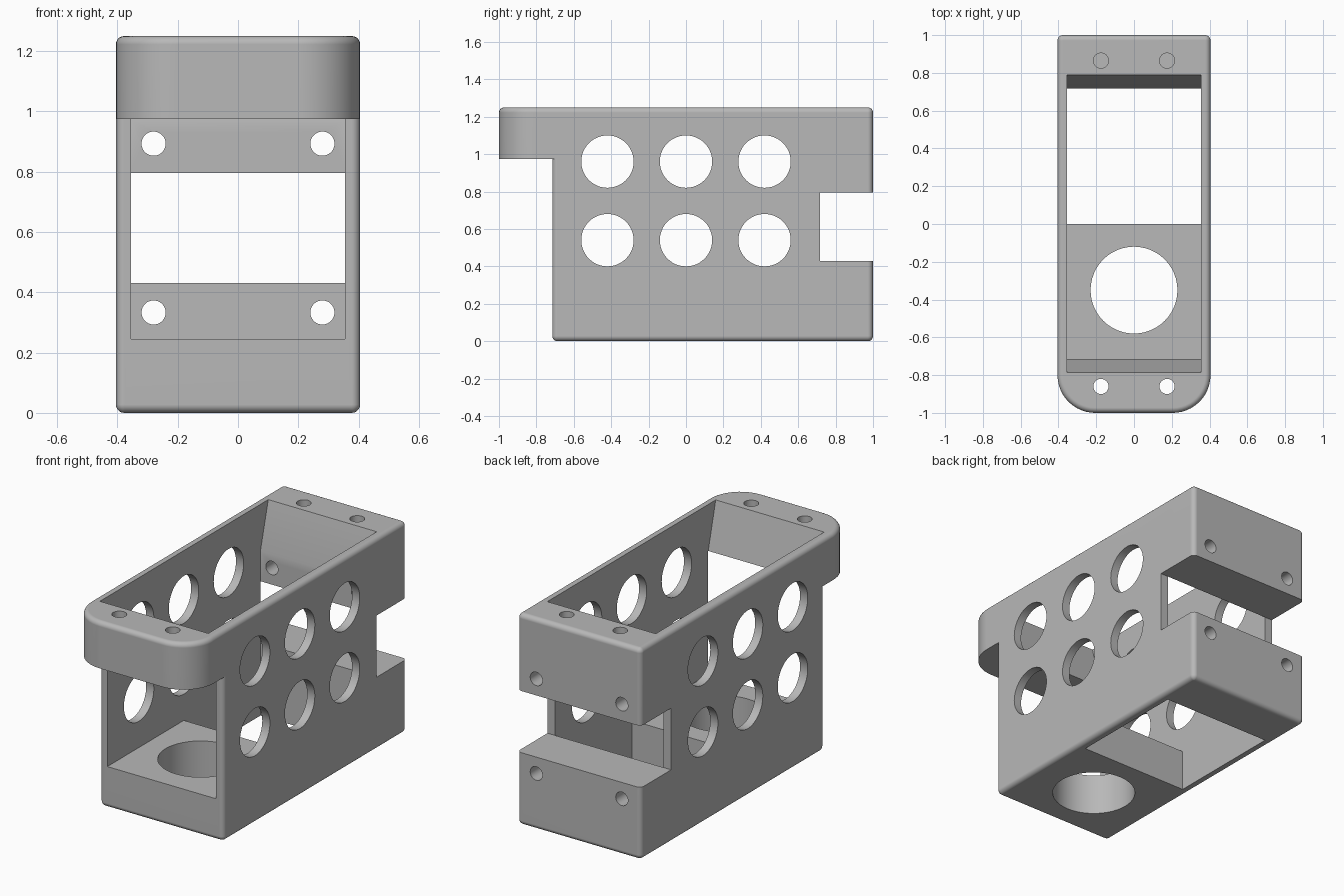
import bpy
import bmesh
from math import pi, radians
from mathutils import Matrix, Vector

cube = bpy.data.objects.get("Cube")
if cube:
    bpy.data.objects.remove(cube, do_unlink=True)

HALF_W, HALF_IN = 0.405, 0.355    # outer and inner half widths
FRONT, BACK = -0.715, 0.717       # front of the trunk, inner face of the back wall
LIP, TOP = 0.975, 1.25            # underside of the head, full height
EDGE = 0.028                      # radius of the outer edges

grey = bpy.data.materials.new("plain grey")
grey.use_nodes = True
colour = (0.48, 0.48, 0.48, 1)
grey.diffuse_color = colour
grey.node_tree.nodes["Principled BSDF"].inputs["Base Color"].default_value = colour


def to_object(bm, name):
    bmesh.ops.recalc_face_normals(bm, faces=bm.faces[:])
    mesh = bpy.data.meshes.new(name)
    bm.to_mesh(mesh)
    bm.free()
    mesh.materials.append(grey)
    obj = bpy.data.objects.new(name, mesh)
    bpy.context.collection.objects.link(obj)
    return obj


def box_mesh(low, high):
    low, high = Vector(low), Vector(high)
    bm = bmesh.new()
    bmesh.ops.create_cube(bm, size=1)
    bmesh.ops.scale(bm, vec=high - low, verts=bm.verts[:])
    bmesh.ops.translate(bm, vec=(low + high) / 2, verts=bm.verts[:])
    return bm


def round_edges(bm, test, radius, steps):
    """Round every edge whose two ends both pass the test."""
    edges = [e for e in bm.edges if test(e.verts[0].co, e.verts[1].co)]
    bmesh.ops.bevel(bm, geom=edges, offset=radius, segments=steps,
                    profile=0.5, affect='EDGES', clamp_overlap=True)


def rounded_block(name, low, high, front_radius, rim_z):
    """Block with rounded upright edges and one rounded rim."""
    bm = box_mesh(low, high)

    def upright(a, b):
        return abs(a.z - b.z) > 0.1

    round_edges(bm, lambda a, b: upright(a, b) and a.y < 0, front_radius, 12)
    round_edges(bm, lambda a, b: upright(a, b) and a.y > 0.9, EDGE, 5)
    round_edges(bm, lambda a, b: max(abs(a.z - rim_z), abs(b.z - rim_z)) < 1e-4, EDGE, 5)
    return to_object(bm, name)


def box(name, low, high):
    return to_object(box_mesh(low, high), name)


def drill(name, centre, radius, length, axis):
    bm = bmesh.new()
    turn = {'X': Matrix.Rotation(pi / 2, 4, 'Y'),
            'Y': Matrix.Rotation(pi / 2, 4, 'X'),
            'Z': Matrix.Identity(4)}[axis]
    bmesh.ops.create_cone(bm, cap_ends=True, segments=48, radius1=radius, radius2=radius,
                          depth=length, matrix=Matrix.Translation(centre) @ turn)
    return to_object(bm, name)


def side_profile(name, points, half_width):
    """Outline in y and z, extruded across x."""
    bm = bmesh.new()
    face = bm.faces.new([bm.verts.new((-half_width, y, z)) for y, z in points])
    new = bmesh.ops.extrude_face_region(bm, geom=[face])["geom"]
    bmesh.ops.translate(bm, vec=(2 * half_width, 0, 0),
                        verts=[v for v in new if isinstance(v, bmesh.types.BMVert)])
    return to_object(bm, name)


def combine(target, tool, operation):
    mod = target.modifiers.new(tool.name, 'BOOLEAN')
    mod.operation, mod.solver, mod.object = operation, 'EXACT', tool
    bpy.context.view_layer.update()
    result = bpy.data.meshes.new_from_object(
        target.evaluated_get(bpy.context.evaluated_depsgraph_get()))
    target.modifiers.clear()
    target.data = result
    bpy.data.objects.remove(tool, do_unlink=True)


# Outer form: trunk with a longer rounded head on top
housing = rounded_block("housing", (-HALF_W, FRONT, 0), (HALF_W, 1, LIP), EDGE, 0)
head = rounded_block("head", (-HALF_W, -1, LIP), (HALF_W, 1, TOP), 0.2, TOP)
combine(housing, head, 'UNION')

# Cavity: flared top, front window, raised floor and open bottom
cavity = side_profile("cavity", [
    (-0.785, TOP + 0.1), (-0.785, TOP), (FRONT, LIP), (FRONT - 0.01, 0.9),
    (-1.1, 0.9), (-1.1, 0.245), (0, 0.245), (0, -0.1), (BACK, -0.1),
    (BACK, 0.5), (0.85, 0.5), (0.85, 0.7), (BACK, 0.7),
    (BACK, LIP), (0.79, TOP), (0.79, TOP + 0.1)], HALF_IN)
cutters = [cavity,
           box("back_notch", (-0.6, BACK, 0.43), (0.6, 1.2, 0.795)),
           drill("floor_hole", (0, -0.35, 0.1), 0.23, 0.5, 'Z')]

# Round windows through both side walls
for y in (-0.42, 0, 0.42):
    for z in (0.54, 0.96):
        cutters.append(drill("side_window", (0, y, z), 0.14, 1.2, 'X'))

# Screw holes: through the back wall, through the front lip, blind at the rear top
for side in (-1, 1):
    for z in (0.333, 0.893):
        cutters.append(drill("back_screw", (side * 0.28, 0.9, z), 0.04, 0.6, 'Y'))
    cutters.append(drill("lip_screw", (side * 0.175, -0.86, 1.15), 0.04, 0.6, 'Z'))
    cutters.append(drill("rear_screw", (side * 0.175, 0.865, 1.15), 0.04, 0.35, 'Z'))

for cutter in cutters:
    combine(housing, cutter, 'DIFFERENCE')

# Tidy the flat faces and shade
bm = bmesh.new()
bm.from_mesh(housing.data)
bmesh.ops.remove_doubles(bm, verts=bm.verts[:], dist=1e-5)
bmesh.ops.dissolve_limit(bm, angle_limit=radians(0.5), verts=bm.verts[:], edges=bm.edges[:])
bm.to_mesh(housing.data)
bm.free()
bpy.ops.object.select_all(action='DESELECT')
housing.select_set(True)
bpy.context.view_layer.objects.active = housing
bpy.ops.object.shade_smooth_by_angle(angle=radians(30))
weighted = housing.modifiers.new("weighted normals", 'WEIGHTED_NORMAL')
weighted.keep_sharp = True
